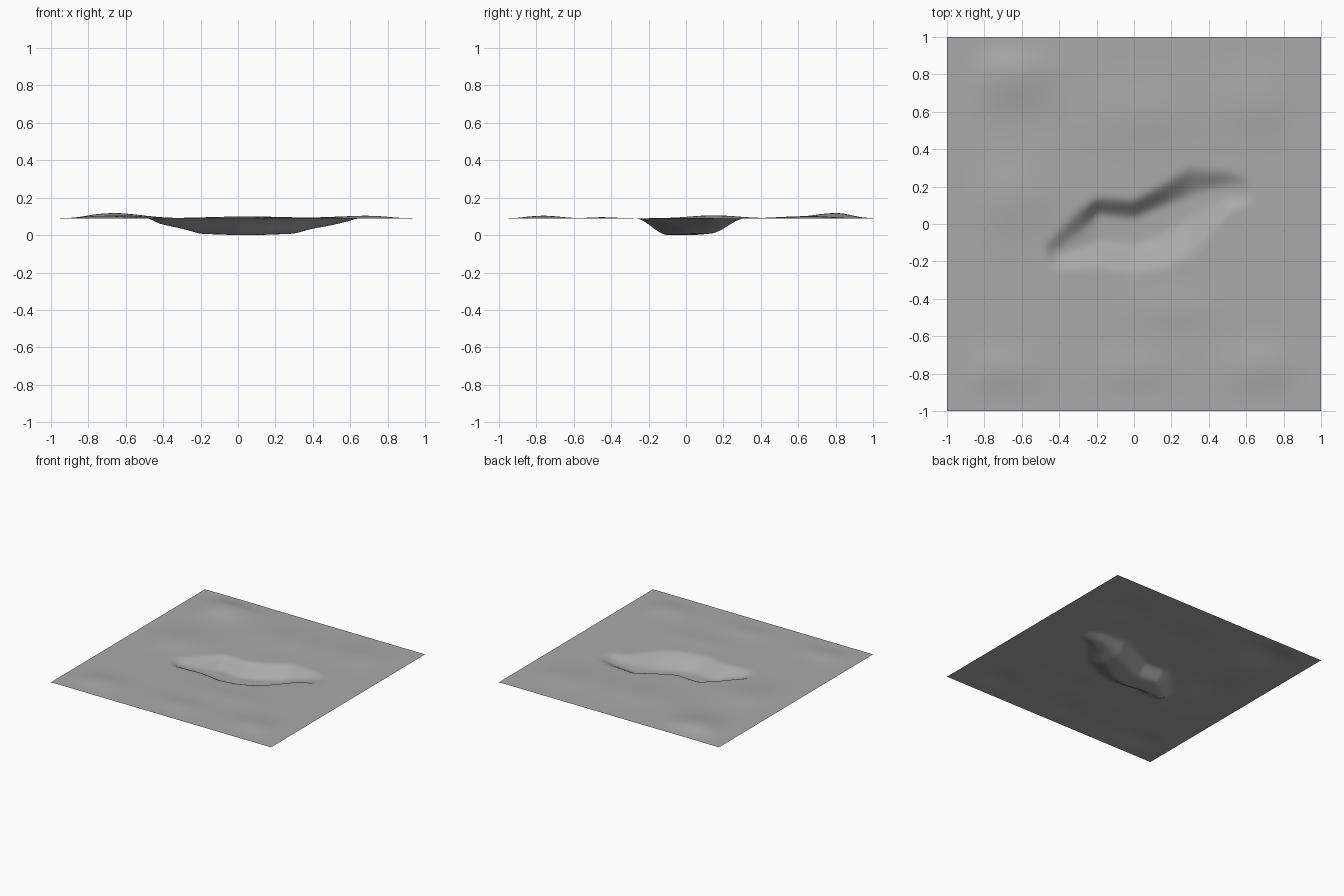
import bpy
import bmesh
import math

cube = bpy.data.objects.get("Cube")
if cube:
    bpy.data.objects.remove(cube, do_unlink=True)

GROUND = 0.09
CELLS = 96

# Pit cross-sections: x, back rim, back floor, front floor, front rim, depth
SECTIONS = [
    (-.48, -.10, -.14, -.15, -.19, 0),
    (-.42, -.05, -.15, -.17, -.25, .03),
    (-.3, .09, -.07, -.12, -.25, .055),
    (-.2, .15, .04, -.08, -.24, .083),
    (0, .14, .02, -.1, -.27, .09),
    (.15, .22, .08, -.05, -.25, .088),
    (.3, .32, .13, .05, -.19, .082),
    (.4, .3, .17, .11, -.08, .055),
    (.5, .29, .19, .15, .05, .037),
    (.58, .27, .19, .15, .08, .018),
    (.64, .24, .18, .16, .1, 0),
]

# Low mounds: x, y, radius along x, radius along y, height
MOUNDS = [
    (-.66, .8, .2, .17, .028),
    (-.64, .15, .2, .18, .016),
    (.05, .6, .3, .16, .01),
    (.65, .66, .2, .16, .012),
    (.68, -.76, .18, .12, .014),
    (-.72, -.78, .2, .11, .013),
    (0, -.78, .2, .1, .008),
    (.2, -.45, .25, .1, .006),
]


def smoothstep(low, high, value):
    t = min(max((value - low) / (high - low), 0), 1)
    return t * t * (3 - 2 * t)


def pit_depth(x, y):
    for a, b in zip(SECTIONS, SECTIONS[1:]):
        if a[0] <= x < b[0]:
            t = (x - a[0]) / (b[0] - a[0])
            _, back, back_floor, front_floor, front, depth = (
                p + (q - p) * t for p, q in zip(a, b))
            back_wall = smoothstep(back, back_floor, y)
            front_wall = smoothstep(front, front_floor, y)
            return depth * min(back_wall, front_wall)
    return 0


def mound_height(x, y):
    total = sum(h * math.exp(-((x - cx) / rx) ** 2 - ((y - cy) / ry) ** 2)
                for cx, cy, rx, ry, h in MOUNDS)
    # Level the sheet towards its side and front edges and at the pit
    edge = (smoothstep(1, .75, abs(x)) * smoothstep(-1, -.85, y)
            * (1 - .8 * smoothstep(.82, 1, y)))
    return total * edge


# Ground sheet with mounds and a sunken pit
bm = bmesh.new()
bmesh.ops.create_grid(bm, x_segments=CELLS, y_segments=CELLS, size=1)
for v in bm.verts:
    x, y, _ = v.co
    v.co.z = GROUND + mound_height(x, y) - pit_depth(x, y)
# Soften the creases inside the pit
inner = [v for v in bm.verts if abs(v.co.x) < .8 and abs(v.co.y) < .5]
bmesh.ops.smooth_vert(bm, verts=inner, factor=.5,
                      use_axis_x=False, use_axis_y=False, use_axis_z=True)
lowest = min(v.co.z for v in bm.verts)
for v in bm.verts:
    v.co.z -= lowest
for f in bm.faces:
    f.smooth = True
mesh = bpy.data.meshes.new("ground_sheet")
bm.to_mesh(mesh)
bm.free()

ground = bpy.data.objects.new("ground_sheet", mesh)
bpy.context.collection.objects.link(ground)

# Plain grey surface
grey = bpy.data.materials.new("mid_grey")
grey.use_nodes = True
colour = (.4, .4, .4, 1)
grey.diffuse_color = colour
grey.node_tree.nodes["Principled BSDF"].inputs["Base Color"].default_value = colour
mesh.materials.append(grey)
